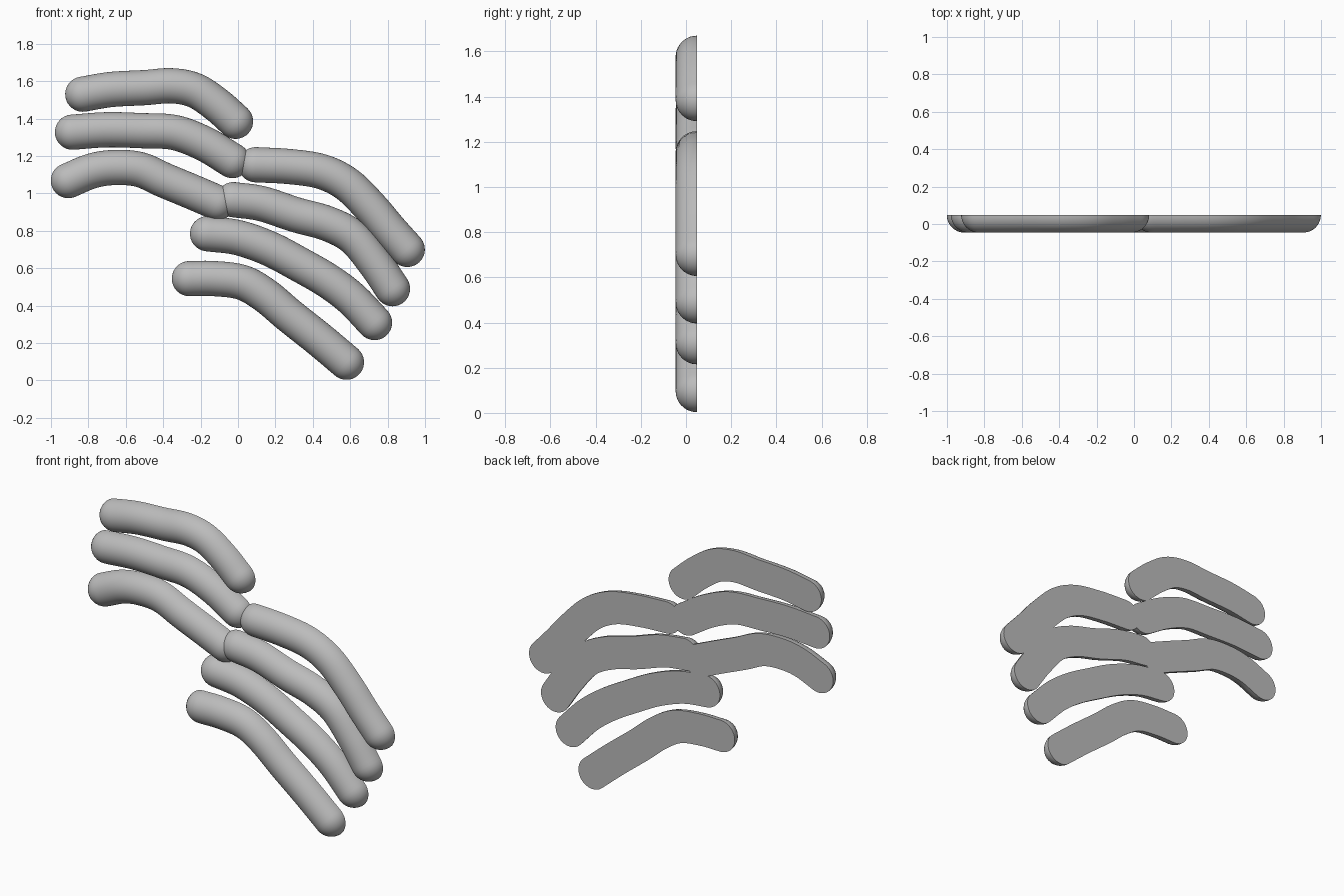
import bpy, bmesh, math
from mathutils import Vector

cube = bpy.data.objects.get("Cube")
if cube:
    bpy.data.objects.remove(cube, do_unlink=True)

RADIUS = 0.094
BACK = 0.048
SEGMENTS = 20
STEPS = 8
CAP = 8

grey = bpy.data.materials.new("plain grey")
grey.use_nodes = True
colour = (0.5, 0.5, 0.5, 1)
grey.diffuse_color = colour
grey.node_tree.nodes["Principled BSDF"].inputs["Base Color"].default_value = colour


def smooth_path(points):
    """Catmull-Rom curve through the points in the x-z plane."""
    p = [Vector((x, 0, z)) for x, z in points]
    p = [2 * p[0] - p[1]] + p + [2 * p[-1] - p[-2]]
    path = []
    for a, b, c, d in zip(p, p[1:], p[2:], p[3:]):
        for i in range(STEPS):
            t = i / STEPS
            path.append(0.5 * (2 * b + (c - a) * t + (2 * a - 5 * b + 4 * c - d) * t * t
                               + (3 * b - a - 3 * c + d) * t ** 3))
    return path + [p[-2]]


def half_tube(name, points):
    """Half-round bar with a flat back and rounded ends."""
    path = smooth_path(points)
    last = len(path) - 1
    tangents = [(path[min(i + 1, last)] - path[max(i - 1, 0)]).normalized()
                for i in range(last + 1)]
    # Rings as centre, direction, radius; the caps shrink to the tips
    angles = [math.pi / 2 * i / CAP for i in range(1, CAP + 1)]
    start = [(path[0] - tangents[0] * RADIUS * math.sin(a), tangents[0], RADIUS * math.cos(a))
             for a in reversed(angles)]
    body = [(c, t, RADIUS) for c, t in zip(path, tangents)]
    end = [(path[-1] + tangents[-1] * RADIUS * math.sin(a), tangents[-1], RADIUS * math.cos(a))
           for a in angles]

    bm = bmesh.new()
    rings = []
    for centre, t, r in start + body + end:
        side = Vector((-t.z, 0, t.x))
        ring = []
        for k in range(SEGMENTS + 1):
            a = math.pi * k / SEGMENTS
            offset = side * math.cos(a) + Vector((0, -math.sin(a), 0))
            ring.append(bm.verts.new(centre + Vector((0, BACK, 0)) + offset * r))
        rings.append(ring)
    count = SEGMENTS + 1
    for r0, r1 in zip(rings, rings[1:]):
        for k in range(count):
            n = (k + 1) % count
            bm.faces.new((r0[k], r0[n], r1[n], r1[k]))
    bmesh.ops.remove_doubles(bm, verts=bm.verts, dist=0.0001)
    bmesh.ops.recalc_face_normals(bm, faces=bm.faces)

    mesh = bpy.data.meshes.new(name)
    bm.to_mesh(mesh)
    bm.free()
    mesh.materials.append(grey)
    obj = bpy.data.objects.new(name, mesh)
    bpy.context.collection.objects.link(obj)
    bpy.ops.object.select_all(action="DESELECT")
    obj.select_set(True)
    bpy.context.view_layer.objects.active = obj
    bpy.ops.object.shade_smooth_by_angle(angle=math.radians(40))


# Upper group, on the right side
half_tube("upper_bar_top", [(-.83, 1.53), (-.68, 1.555), (-.5, 1.565), (-.355, 1.575),
                            (-.23, 1.55), (-.115, 1.475), (-.013, 1.385)])
half_tube("upper_bar_middle", [(-.885, 1.327), (-.7, 1.34), (-.515, 1.335), (-.34, 1.325),
                               (-.18, 1.265), (-.03, 1.175)])
half_tube("upper_bar_bottom", [(-.907, 1.068), (-.78, 1.12), (-.66, 1.138), (-.525, 1.127),
                               (-.39, 1.068), (-.25, 1.01), (-.11, .95)])

# Lower group, on the left side
half_tube("lower_bar_top", [(.094, 1.153), (.275, 1.143), (.447, 1.116), (.585, 1.047),
                            (.71, .924), (.81, .806), (.905, .7)])
half_tube("lower_bar_second", [(-.024, .966), (.126, .945), (.307, .886), (.479, .838),
                               (.618, .763), (.735, .624), (.826, .49)])
half_tube("lower_bar_third", [(-.163, .784), (0, .763), (.168, .704), (.33, .619),
                              (.479, .533), (.607, .437), (.73, .309)])
half_tube("lower_bar_bottom", [(-.26, .544), (-.126, .544), (.024, .523), (.147, .453),
                               (.275, .346), (.436, .218), (.58, .097)])
